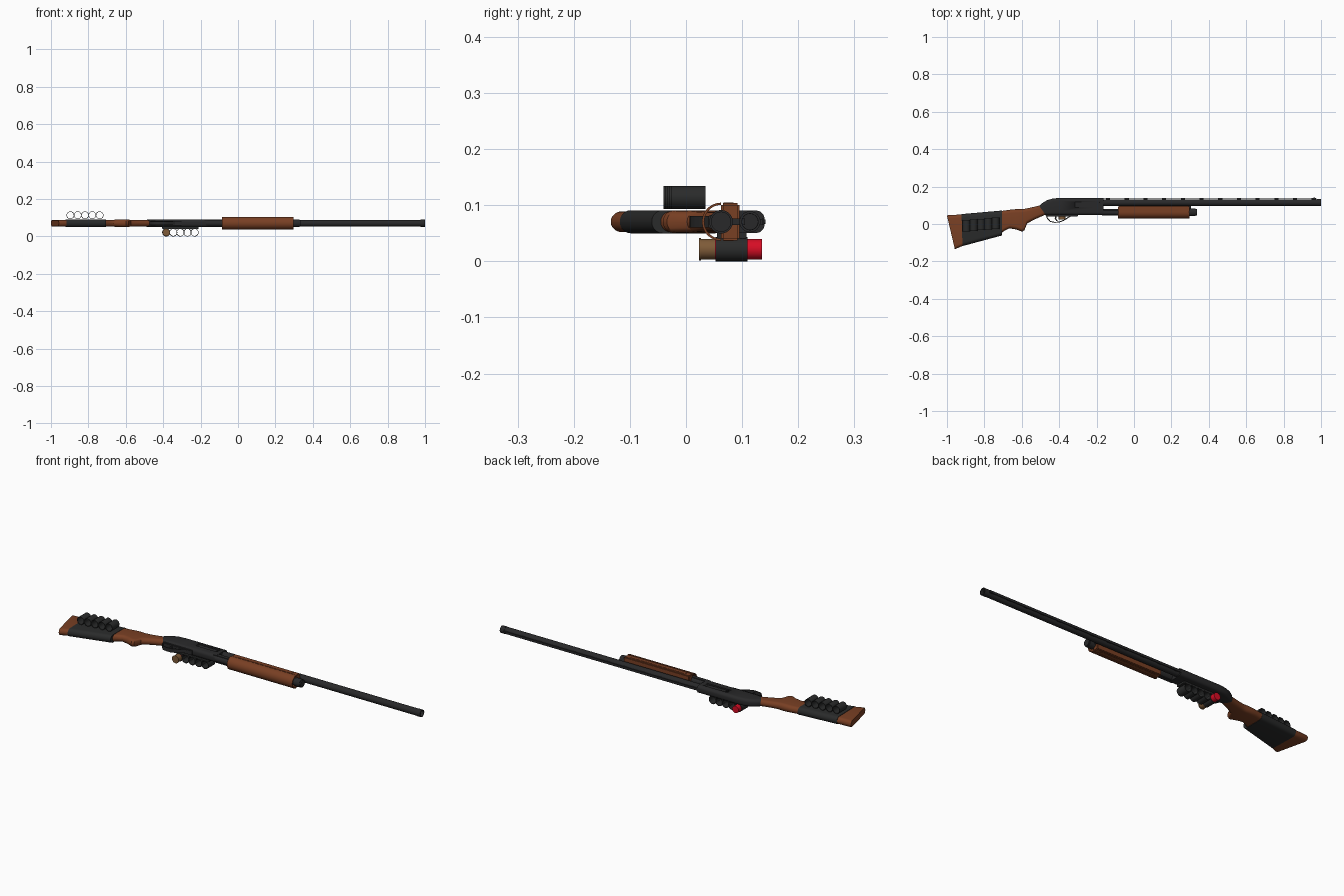
import bpy, bmesh, math
from mathutils import Vector

if "Cube" in bpy.data.objects:
    bpy.data.objects.remove(bpy.data.objects["Cube"])

ZC = 0.0705  # centre plane of the gun lying on its side


def material(name, rgb):
    m = bpy.data.materials.new(name)
    m.diffuse_color = (*rgb, 1)
    m.use_nodes = True
    m.node_tree.nodes["Principled BSDF"].inputs["Base Color"].default_value = m.diffuse_color
    return m


BLACK = material("gun_black", (0.022, 0.022, 0.023))
SLEEVE = material("sleeve_black", (0.023, 0.024, 0.024))
WOOD = material("walnut", (0.19, 0.05, 0.017))
BRASS = material("brass", (0.21, 0.105, 0.04))
RED = material("shell_red", (0.68, 0.004, 0.018))


def finish(name, bm, mat, angle=35):
    bmesh.ops.recalc_face_normals(bm, faces=bm.faces)
    me = bpy.data.meshes.new(name)
    bm.to_mesh(me)
    bm.free()
    ob = bpy.data.objects.new(name, me)
    bpy.context.collection.objects.link(ob)
    me.materials.append(mat)
    bpy.ops.object.select_all(action='DESELECT')
    ob.select_set(True)
    bpy.context.view_layer.objects.active = ob
    bpy.ops.object.shade_smooth_by_angle(angle=math.radians(angle))
    return ob


def skin(bm, rings, closed=False):
    """Bridge a list of point rings; cap the ends unless closed into a loop."""
    vs = [[bm.verts.new(p) for p in r] for r in rings]
    n = len(vs[0])
    for i in range(len(vs) if closed else len(vs) - 1):
        a, b = vs[i], vs[(i + 1) % len(vs)]
        for k in range(n):
            bm.faces.new((a[k], a[(k + 1) % n], b[(k + 1) % n], b[k]))
    if not closed:
        bm.faces.new(vs[0])
        bm.faces.new(vs[-1])


def section(xt, yt, xb, yb, hw, r):
    """Rounded rectangle spanning a top point and a bottom point, hw to each side."""
    top, bot = Vector((xt, yt, ZC)), Vector((xb, yb, ZC))
    up = (top - bot).normalized()
    mid, h = (top + bot) / 2, (top - bot).length / 2
    pts = []
    for q, (su, sz) in enumerate(((1, 1), (1, -1), (-1, -1), (-1, 1))):
        for k in range(6):
            a = math.radians(-90 * q + 18 * (5 - k))
            pts.append(mid + up * (su * (h - r) + r * math.cos(a - math.pi / 2 + math.pi / 2))
                       + Vector((0, 0, sz * (hw - r) + r * math.sin(a))))
    # order points around the centre so the outline is always clean
    pts.sort(key=lambda p: math.atan2((p - mid).dot(up) / h, (p.z - ZC) / hw))
    return pts


def loft(name, rows, mat):
    bm = bmesh.new()
    skin(bm, [section(*r) for r in rows])
    return finish(name, bm, mat)


def tube(name, axis, c, a, b, r, mat, inner=0, n=24):
    """Solid rod or open pipe along x or y between a and b; c = other two coordinates."""
    def ring(t, rad):
        out = []
        for k in range(n):
            w = 2 * math.pi * k / n
            u, v = c[0] + rad * math.cos(w), c[1] + rad * math.sin(w)
            out.append((t, u, v) if axis == 'x' else (u, t, v))
        return out
    bm = bmesh.new()
    if inner:
        skin(bm, [ring(a, r), ring(b, r), ring(b, inner), ring(a, inner)], True)
    else:
        skin(bm, [ring(a, r), ring(b, r)])
    return finish(name, bm, mat)


def box(name, x, y, z, mat, bevel=0.0):
    bm = bmesh.new()
    skin(bm, [[(x[i], y[0], z[0]), (x[i], y[1], z[0]), (x[i], y[1], z[1]), (x[i], y[0], z[1])]
              for i in (0, 1)])
    if bevel:
        bmesh.ops.bevel(bm, geom=bm.edges[:], offset=bevel, segments=2, affect='EDGES')
    return finish(name, bm, mat)


# Stock: butt end, fabric sleeve, pistol grip
loft("butt_end", [(-1.0, 0.045, -0.958, -0.134, 0.016, 0.0155),
                  (-0.995, 0.047, -0.953, -0.133, 0.0185, 0.018),
                  (-0.90, 0.052, -0.90, -0.110, 0.0185, 0.018)], WOOD)
loft("stock_sleeve", [(-0.922, 0.053, -0.917, -0.118, 0.0205, 0.0195),
                      (-0.705, 0.072, -0.705, -0.061, 0.0205, 0.0195)], SLEEVE)
loft("grip", [(-0.72, 0.069, -0.72, -0.055, 0.0185, 0.018),
              (-0.69, 0.072, -0.69, -0.035, 0.0185, 0.018),
              (-0.665, 0.076, -0.665, -0.023, 0.0185, 0.018),
              (-0.635, 0.079, -0.630, -0.029, 0.02, 0.019),
              (-0.612, 0.079, -0.598, -0.041, 0.02, 0.019),
              (-0.597, 0.079, -0.586, -0.034, 0.019, 0.018),
              (-0.585, 0.081, -0.572, 0.002, 0.0185, 0.018),
              (-0.555, 0.087, -0.535, 0.023, 0.0175, 0.017),
              (-0.50, 0.100, -0.468, 0.052, 0.0175, 0.017)], WOOD)

# Receiver with an ejection port cut in its right side
receiver = loft("receiver", [(-0.507, 0.097, -0.474, 0.050, 0.018, 0.015),
                             (-0.490, 0.112, -0.460, 0.048, 0.019, 0.015),
                             (-0.465, 0.127, -0.445, 0.048, 0.0195, 0.015),
                             (-0.435, 0.136, -0.425, 0.048, 0.02, 0.015),
                             (-0.395, 0.140, -0.395, 0.048, 0.02, 0.015),
                             (-0.163, 0.140, -0.163, 0.048, 0.02, 0.015)], BLACK)
cutter = box("port_cutter", (-0.315, -0.185), (0.088, 0.118), (ZC + 0.013, ZC + 0.04), BLACK)
cutter.hide_render = True
mod = receiver.modifiers.new("port", 'BOOLEAN')
mod.object = cutter
mod.solver = 'EXACT'
bpy.context.view_layer.objects.active = receiver
bpy.ops.object.modifier_apply(modifier="port")
bpy.data.objects.remove(cutter)
box("bolt", (-0.308, -0.195), (0.092, 0.114), (ZC + 0.01, ZC + 0.0165), BLACK, 0.002)

# Barrel, muzzle ring, ventilated rib and bead
tube("barrel", 'x', (0.114, ZC), -0.17, 0.985, 0.0178, BLACK, 0.014)
tube("muzzle_ring", 'x', (0.114, ZC), 0.975, 1.0, 0.0188, BLACK, 0.0145)
box("rib", (-0.165, 0.975), (0.1355, 0.139), (ZC - 0.006, ZC + 0.006), BLACK)
for i in range(12):
    x = -0.15 + i * 0.1
    box("rib_post", (x, x + 0.022), (0.128, 0.137), (ZC - 0.005, ZC + 0.005), BLACK)
tube("front_bead", 'y', (0.965, ZC), 0.137, 0.142, 0.004, BLACK, n=12)

# Magazine tube, cap, barrel lug and the action bars
tube("magazine_tube", 'x', (0.0625, ZC), -0.17, 0.31, 0.0175, BLACK)
tube("magazine_cap", 'x', (0.0625, ZC), 0.298, 0.33, 0.021, BLACK)
tube("cap_nose", 'x', (0.0625, ZC), 0.328, 0.336, 0.018, BLACK)
box("barrel_lug", (0.285, 0.305), (0.07, 0.105), (ZC - 0.006, ZC + 0.006), BLACK)
for s in (-1, 1):
    box("action_bar", (-0.18, -0.07), (0.053, 0.072),
        sorted((ZC + s * 0.0165, ZC + s * 0.0195)), BLACK)

# Fore-end: open half-round shell below, solid block above
bm = bmesh.new()
prof = [(0.034, i * 10) for i in range(19)] + [(0.030, 180 - i * 10) for i in range(19)]
skin(bm, [[(x, 0.0625 - r * math.sin(math.radians(a)), ZC + r * math.cos(math.radians(a)))
           for r, a in prof] for x in (-0.085, 0.298)])
finish("fore_end_shell", bm, WOOD)
box("fore_end_block", (-0.085, 0.298), (0.0625, 0.095), (ZC - 0.033, ZC + 0.033), WOOD, 0.003)
for s in (-1, 1):
    box("fore_end_panel", (-0.055, 0.268), (0.066, 0.086),
        sorted((ZC + s * 0.030, ZC + s * 0.0345)), WOOD, 0.001)

# Trigger guard strip and trigger
path = [(-0.472, 0.053), (-0.463, 0.030), (-0.448, 0.014), (-0.425, 0.009), (-0.400, 0.010),
        (-0.375, 0.020), (-0.350, 0.036), (-0.322, 0.050)]
bm = bmesh.new()
rings = []
for i, p in enumerate(path):
    t = (Vector(path[min(i + 1, len(path) - 1)]) - Vector(path[max(i - 1, 0)])).normalized()
    n = Vector((-t.y, t.x)) * 0.0025
    rings.append([(p[0] + s * n.x, p[1] + s * n.y, ZC + w * 0.010)
                  for s, w in ((1, 1), (1, -1), (-1, -1), (-1, 1))])
skin(bm, rings)
finish("trigger_guard", bm, BLACK)
box("guard_base", (-0.47, -0.30), (0.040, 0.052), (ZC - 0.012, ZC + 0.012), BLACK, 0.002)
bm = bmesh.new()
skin(bm, [[(x - 0.004, y, ZC - 0.004), (x + 0.004, y, ZC - 0.004),
           (x + 0.004, y, ZC + 0.004), (x - 0.004, y, ZC + 0.004)]
          for x, y in ((-0.415, 0.045), (-0.420, 0.030), (-0.412, 0.017))])
finish("trigger", bm, BLACK)

# Shell loops on the stock (right side) and on the receiver (left side)
for i in range(5):
    x = -0.896 + i * 0.039
    y = -0.040 + i * 0.0035
    tube("stock_loop", 'y', (x, 0.1135), y, y + 0.061, 0.0205, SLEEVE, 0.018)
    tube("receiver_loop", 'y', (-0.384 + i * 0.038, 0.0215), 0.053, 0.110, 0.0215, SLEEVE, 0.0185)
box("receiver_loop_plate", (-0.405, -0.21), (0.055, 0.108), (0.041, 0.052), SLEEVE, 0.001)

# One cartridge held in the rear receiver loop
tube("shell_hull", 'y', (-0.384, 0.0215), 0.052, 0.135, 0.0185, RED)
tube("shell_base", 'y', (-0.384, 0.0215), 0.025, 0.053, 0.0185, BRASS)
tube("shell_rim", 'y', (-0.384, 0.0215), 0.023, 0.027, 0.0200, BRASS)
